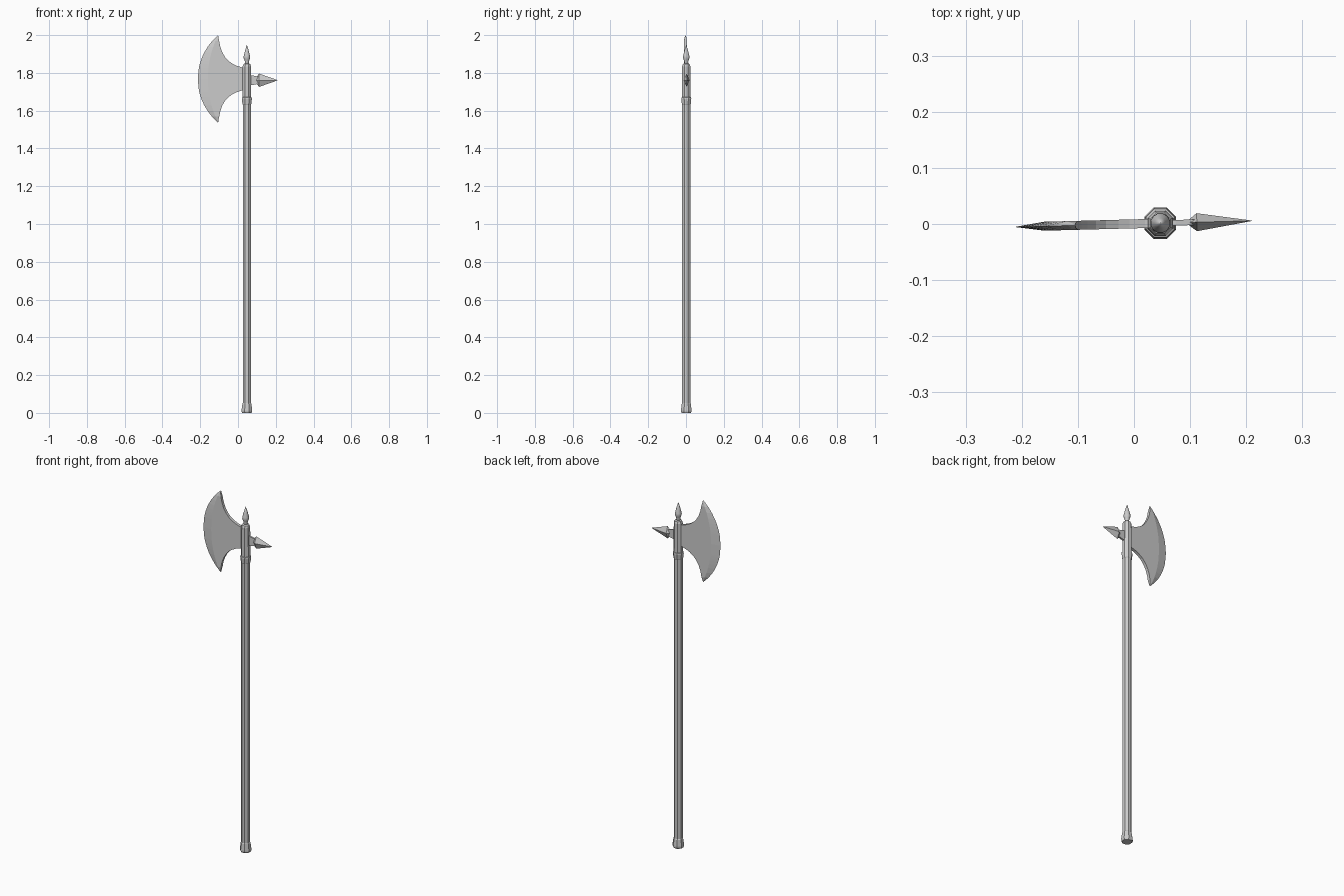
import bpy, bmesh
from math import cos, sin, pi, sqrt, radians
from mathutils import Matrix

if "Cube" in bpy.data.objects:
    bpy.data.objects.remove(bpy.data.objects["Cube"])

CX, CY, BZ = 0.047, 0.0015, 1.768   # shaft axis, blade mid height


def make(name, bm, smooth=False):
    bmesh.ops.remove_doubles(bm, verts=bm.verts, dist=1e-5)
    bmesh.ops.recalc_face_normals(bm, faces=bm.faces)
    me = bpy.data.meshes.new(name)
    bm.to_mesh(me)
    bm.free()
    ob = bpy.data.objects.new(name, me)
    bpy.context.collection.objects.link(ob)
    if smooth:
        for p in me.polygons:
            p.use_smooth = True
    return ob


def loft(name, rings, smooth=False):
    """Skin a list of equally long point rings and cap both ends."""
    bm = bmesh.new()
    vs = [[bm.verts.new(p) for p in r] for r in rings]
    n = len(vs[0])
    for a, b in zip(vs, vs[1:]):
        for i in range(n):
            j = (i + 1) % n
            bm.faces.new((a[i], a[j], b[j], b[i]))
    bm.faces.new(vs[0])
    bm.faces.new(vs[-1])
    bmesh.ops.dissolve_degenerate(bm, dist=1e-6, edges=bm.edges)
    return make(name, bm, smooth)


def lathe(name, profile, n=8, smooth=False):
    """Turn (radius, z) points round the shaft, flats facing the axes."""
    k = 1 / cos(pi / n)
    return loft(name, [[(CX + r * k * cos(2 * pi * (i + .5) / n),
                         CY + r * k * sin(2 * pi * (i + .5) / n), z)
                        for i in range(n)] for r, z in profile], smooth)


def turn(ob):
    """The head sits slightly twisted on the shaft."""
    c = Matrix.Translation((CX, CY, 0))
    ob.data.transform(c @ Matrix.Rotation(radians(1.5), 4, 'Z') @ c.inverted())


# Shaft, foot cap, collar and socket
lathe("shaft", [(.0215, .02), (.0215, 1.66)])
lathe("foot_cap", [(.025, 0), (.028, .008), (.028, .016), (.0235, .05), (.0215, .053)])
lathe("collar", [(.0215, 1.632), (.0235, 1.635), (.0265, 1.663), (.0255, 1.67), (.022, 1.672)])
lathe("socket", [(.023, 1.665), (.022, 1.835), (.018, 1.846), (.012, 1.85)])

# Top spike
lathe("top_spike", [(.012, 1.845), (.010, 1.858), (.013, 1.868), (.0175, 1.88),
                    (.0165, 1.89), (.009, 1.92), (.0008, 1.947)], 12, True)

# Axe blade: horizontal rows of edge, bevel and back points
H = .232
back = [(0, .04), (.058, .04), (.061, .02), (.07, -.008), (.08, -.028), (.095, -.05),
        (.115, -.068), (.14, -.083), (.17, -.094), (.2, -.1), (.22, -.104), (H, -.105)]


def arc(depth, z):
    r = (H * H + depth * depth) / (2 * depth)
    return -.105 - depth + r - sqrt(r * r - z * z)


rows = []
for z, xb in [(-z, x) for z, x in reversed(back[1:])] + back:
    xe, xv = arc(.108, z), arc(.055, z)
    t = .008 if abs(z) < .21 else .008 * (H - abs(z)) / (H - .21)
    rows.append([(xe, CY, BZ + z), (xv, CY + t, BZ + z), (xb, CY + t, BZ + z),
                 (xb, CY - t, BZ + z), (xv, CY - t, BZ + z)])
turn(loft("axe_blade", rows))

# Back spike: flat stem and diamond head
Z = 1.761
turn(loft("spike_stem", [[(x, CY + a * .005, Z + b * h) for a, b in
                          ((-1, -1), (1, -1), (1, 1), (-1, 1))]
                         for x, h in ((.05, .028), (.075, .026), (.112, .018))]))
turn(loft("back_spike", [[(x, CY + a * w, Z + b * h) for a, b in
                          ((-1, 0), (0, -1), (1, 0), (0, 1))]
                         for x, w, h in ((.099, .006, .02), (.112, .016, .035),
                                         (.21, .0004, .0008))]))
